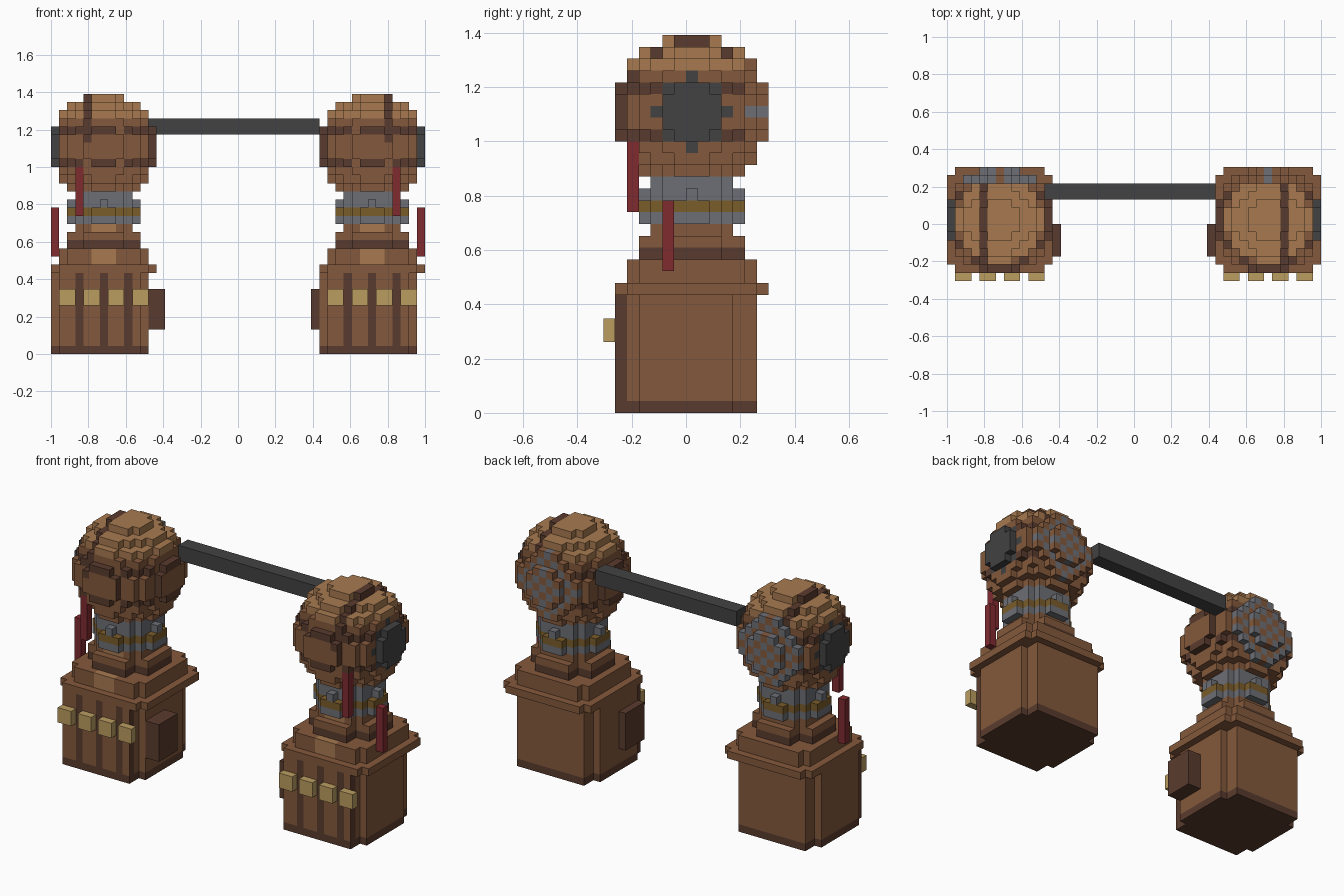
import bpy
import bmesh
from mathutils import Vector

U = 2 / 46  # edge length of one cube cell

cube = bpy.data.objects.get("Cube")
if cube:
    bpy.data.objects.remove(cube, do_unlink=True)

# Palette, given as sRGB bytes and stored linear
PALETTE = {
    "brown": "84593c", "dark_brown": "5a3b2e", "tan": "a87a50",
    "steel_gray": "6d6f76", "charcoal": "424242", "brass": "bb9d60",
    "olive_gold": "7a5c2a", "red": "802b30",
}
NAMES = list(PALETTE)
MATS = []
for name, code in PALETTE.items():
    srgb = [c / 255 for c in bytes.fromhex(code)]
    color = [((c + 0.055) / 1.055) ** 2.4 for c in srgb] + [1]
    mat = bpy.data.materials.new(name)
    mat.use_nodes = True
    mat.diffuse_color = color
    mat.node_tree.nodes["Principled BSDF"].inputs["Base Color"].default_value = color
    MATS.append(mat)


def finish(bm, name, mats):
    mesh = bpy.data.meshes.new(name)
    bm.to_mesh(mesh)
    bm.free()
    for m in mats:
        mesh.materials.append(m)
    obj = bpy.data.objects.new(name, mesh)
    bpy.context.collection.objects.link(obj)
    return obj


def box(name, lo, hi, color):
    """Plain block between two corners, in cells."""
    lo, hi = Vector(lo), Vector(hi)
    bm = bmesh.new()
    bmesh.ops.create_cube(bm, size=1)
    for v in bm.verts:
        v.co = ((lo + hi) / 2 + v.co * (hi - lo)) * U
    finish(bm, name, [MATS[NAMES.index(color)]])


AXES = [Vector(d) for d in ((1, 0, 0), (-1, 0, 0), (0, 1, 0),
                            (0, -1, 0), (0, 0, 1), (0, 0, -1))]


def cells(name, filled, paint, center):
    """Shell of unit cells; paint(i, j, k, normal) names each face colour."""
    bm = bmesh.new()
    for c in filled:
        for n in AXES:
            if (c[0] + int(n.x), c[1] + int(n.y), c[2] + int(n.z)) in filled:
                continue
            a = Vector((n.y, n.z, n.x)) / 2
            b = n.cross(a)
            mid = Vector(c) + n / 2 + Vector(center)
            f = bm.faces.new([bm.verts.new((mid + p) * U)
                              for p in (a + b, b - a, -a - b, a - b)])
            f.normal_update()
            if f.normal.dot(n) < 0:
                f.normal_flip()
            f.material_index = NAMES.index(paint(*c, n))
    bmesh.ops.remove_doubles(bm, verts=bm.verts, dist=U / 100)
    finish(bm, name, MATS)


def grid(r, layers, test):
    span = range(-r, r + 1)
    return {(i, j, k) for i in span for j in span for k in layers if test(i, j, k)}


def square(i, j, r, notch):
    """Square plan with its corners cut."""
    big, small = max(abs(i), abs(j)), min(abs(i), abs(j))
    return big <= r and not (big > r - notch and small > r - notch)


def base_plan(i, j, k):
    inside = -6 <= i <= 5 and -6 <= j <= 5
    return inside and not (i in (-6, 5) and j in (-6, -5, 4, 5))


def base_paint(i, j, k, n):
    if k == 0:
        return "dark_brown"
    if j == -6 and (n.x or (n.y < 0 and i in (-3, 0, 3))):
        return "dark_brown"
    return "brown"


def shoulder_plan(i, j, k):
    if k == 10:
        return square(i, j, 6, 1)
    if k < 13:
        return square(i, j, 5, 1)
    if k < 15:
        return square(i, j, 4, 2)
    return i * i + j * j <= 13


def shoulder_paint(i, j, k, n):
    if k == 13 and not n.z:
        return "dark_brown"
    if abs(i) <= 1 and j < 0 and k in (11, 12, 15):
        return "tan"
    return "brown"


def neck_plan(i, j, k):
    small, big = sorted((abs(i), abs(j)))
    nub = {16: 1, 17: 1, 18: 0}.get(k, -1)
    return i * i + j * j <= 13 or (big == 4 and small <= nub)


def neck_paint(i, j, k, n):
    return "olive_gold" if k == 17 else "steel_gray"


def ball_paint(side):
    def paint(i, j, k, n):
        out = i * side
        if out >= 5 and j * j + k * k <= 9:
            return "charcoal"                      # end cap
        if j >= 5:                                 # checkered grille
            return "steel_gray" if (i + k) % 2 == (side < 0) else "brown"
        if out == 2 and k >= 1:
            return "dark_brown"                    # seam over the top
        if k >= 4:
            return "tan"
        if abs(k) == 2 and i * i + j * j >= 32:
            return "dark_brown"                    # belt lines
        if (j == -6 and n.y == 0) or (out == -6 and n.x == 0):
            return "dark_brown"
        return "brown"
    return paint


for side, tag in ((1, "left"), (-1, "right")):
    cx = 16.5 * side
    at = (cx, 0.5, 0.5)
    # Stepped pedestal
    cells(tag + "_base", grid(6, range(10), base_plan), base_paint, at)
    cells(tag + "_shoulder", grid(6, range(10, 16), shoulder_plan), shoulder_paint, at)
    # Ringed neck
    cells(tag + "_neck", grid(4, range(16, 20), neck_plan), neck_paint, at)
    # Round head
    ball = grid(6, range(-6, 7), lambda i, j, k: i * i + j * j + k * k <= 42)
    cells(tag + "_head", ball, ball_paint(side), (cx, 0.5, 25.5))
    # Brass blocks across the front
    for n in range(4):
        x = cx - 5.5 + 3 * n
        box(f"{tag}_front_block_{n + 1}", (x, -7, 6), (x + 2, -6, 8), "brass")
    # Pouch on the inner side
    xs = sorted((9 * side, 11 * side))
    box(tag + "_pouch", (xs[0], -4, 3), (xs[1], 0, 8), "dark_brown")
    # Hanging red rods
    xs = sorted((19 * side, 20 * side))
    box(tag + "_front_rod", (xs[0], -5, 17), (xs[1], -4, 23), "red")
    xs = sorted((22 * side, 23 * side))
    box(tag + "_side_rod", (xs[0], -2, 12), (xs[1], -1, 18), "red")

# Bar joining the heads
box("cross_bar", (-11, 3, 27), (10, 5, 29), "charcoal")
